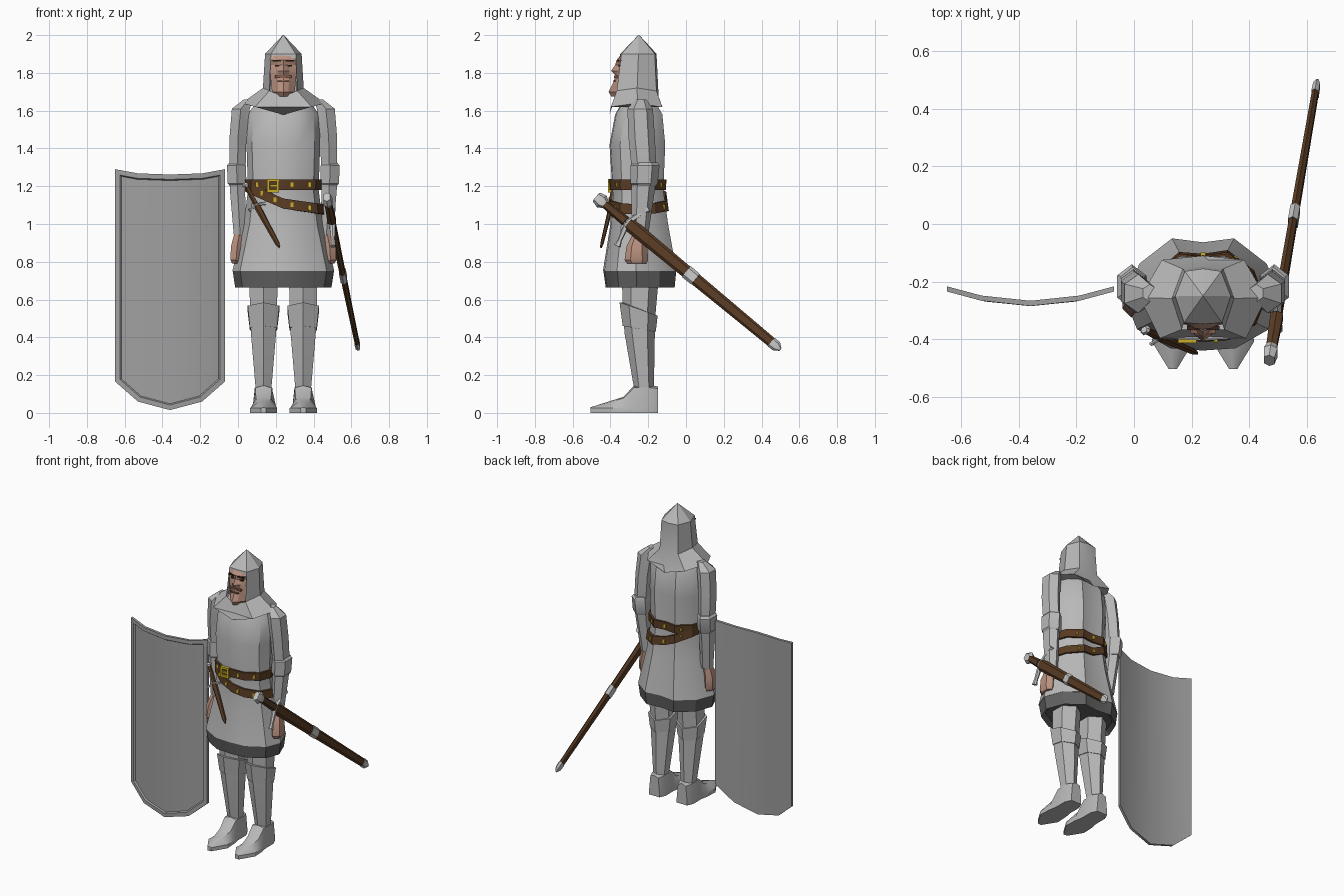
import bpy, bmesh, math
from mathutils import Vector

cube = bpy.data.objects.get("Cube")
if cube:
    bpy.data.objects.remove(cube, do_unlink=True)

CX = 0.24  # body axis


def material(name, r, g, b):
    m = bpy.data.materials.new(name)
    m.use_nodes = True
    m.diffuse_color = (r, g, b, 1)
    m.node_tree.nodes["Principled BSDF"].inputs["Base Color"].default_value = (r, g, b, 1)
    return m


MAIL = material("light steel", 0.48, 0.48, 0.48)
SHIELD = material("shield grey", 0.35, 0.35, 0.35)
HEM = material("dark grey", 0.12, 0.12, 0.12)
SILVER = material("silver", 0.56, 0.56, 0.56)
SKIN = material("skin", 0.50, 0.29, 0.22)
LIPS = material("ruddy skin", 0.24, 0.11, 0.07)
HAIR = material("dark brown", 0.04, 0.02, 0.012)
LEATHER = material("brown leather", 0.10, 0.045, 0.018)
GOLD = material("gold", 0.60, 0.43, 0.02)


def finish(name, bm, mat, angle=30):
    bmesh.ops.recalc_face_normals(bm, faces=bm.faces)
    me = bpy.data.meshes.new(name)
    bm.to_mesh(me)
    bm.free()
    me.materials.append(mat)
    ob = bpy.data.objects.new(name, me)
    bpy.context.collection.objects.link(ob)
    bpy.ops.object.select_all(action='DESELECT')
    ob.select_set(True)
    bpy.context.view_layer.objects.active = ob
    bpy.ops.object.shade_smooth_by_angle(angle=math.radians(angle))
    return ob


def loft(name, rings, mat, skip=(), closed=False, angle=30):
    """Skin a list of rings, capping the ends unless the loft is closed."""
    bm = bmesh.new()
    vs = [[bm.verts.new(p) for p in r] for r in rings]
    n = len(vs[0])
    for i in range(len(vs) if closed else len(vs) - 1):
        a, b = vs[i], vs[(i + 1) % len(vs)]
        for j in range(n):
            if (i, j) not in skip:
                k = (j + 1) % n
                bm.faces.new((a[j], a[k], b[k], b[j]))
    if not closed:
        bm.faces.new(vs[0])
        bm.faces.new(vs[-1])
    bmesh.ops.remove_doubles(bm, verts=bm.verts, dist=0.0005)
    return finish(name, bm, mat, angle)


def box(name, c, size, mat):
    bm = bmesh.new()
    bmesh.ops.create_cube(bm, size=1)
    for v in bm.verts:
        v.co = Vector([v.co[i] * size[i] + c[i] for i in range(3)])
    return finish(name, bm, mat)


def mirrored(half):
    return half + [(-u, v) for u, v in reversed(half[1:-1])]


BODY = mirrored([(0, -1), (.42, -.96), (.85, -.62), (1, -.1), (.82, .55), (.4, 1), (0, .93)])
HOOD = mirrored([(0, -1), (.68, -.95), (1, 0), (.65, .9), (0, 1)])
HEX = mirrored([(0, -1), (.95, -.5), (.95, .5), (0, 1)])


def ring(unit, cx, rx, yf, yb, z):
    zf = z if callable(z) else (lambda u, v: z)
    return [(cx + u * rx, (yf + yb) / 2 + v * (yb - yf) / 2, zf(u, v)) for u, v in unit]


# Tunic: height, half width, front, back
TUNIC = [(.75, .27, -.44, -.05), (1.0, .21, -.40, -.095), (1.18, .187, -.39, -.12),
         (1.42, .195, -.405, -.11), (1.58, .19, -.375, -.125), (1.66, .13, -.33, -.17)]


def tunic_at(z):
    for a, b in zip(TUNIC, TUNIC[1:]):
        if z <= b[0]:
            t = (z - a[0]) / (b[0] - a[0])
            return [a[i] + (b[i] - a[i]) * t for i in (1, 2, 3)]


def on_tunic(x, z, side):
    """Surface y at x, side -1 is the front."""
    w, yf, yb = tunic_at(z)
    pts = sorted((p[0], p[1]) for p in ring(BODY, CX, w, yf, yb, z)
                 if (p[1] - (yf + yb) / 2) * side > -.02)
    for a, b in zip(pts, pts[1:]):
        if a[0] <= x <= b[0] and b[0] > a[0]:
            return a[1] + (b[1] - a[1]) * (x - a[0]) / (b[0] - a[0])
    return yf if side < 0 else yb


loft("tunic", [ring(BODY, CX, w, f, b, z) for z, w, f, b in TUNIC], MAIL, angle=35)
loft("tunic_hem", [ring(BODY, CX, w, f, b, z) for z, w, f, b in
                   [(.69, .23, -.40, -.08), (.665, .255, -.425, -.06), (.75, .268, -.437, -.052)]], HEM)


# Belts follow the tunic; the lower one hangs to one side
def upper_z(u):
    return 1.208


def lower_z(u):
    return 1.108 - .03 * u + .06 * max(0, -u)


def belt(name, zfun):
    sections = []
    for u, v in BODY:
        sec = []
        for dz, g in [(-.027, -.01), (-.027, .014), (.027, .014), (.027, -.01)]:
            z = zfun(u) + dz
            w, f, b = tunic_at(z)
            sec.append(ring([(u, v)], CX, w + g, f - g, b + g, z)[0])
        sections.append(sec)
    loft(name, sections, LEATHER, closed=True)


belt("upper_belt", upper_z)
belt("lower_belt", lower_z)
STUDS = [("upper", upper_z, -1, (.10, .285, .38)), ("lower", lower_z, -1, (.125, .195, .285, .38)),
         ("upper", upper_z, 1, (.13, .24, .35)), ("lower", lower_z, 1, (.13, .24, .35))]
for label, zfun, side, xs in STUDS:
    for x in xs:
        z = zfun((x - CX) / .19)
        box(label + "_belt_stud", (x, on_tunic(x, z, side) + side * .014, z), (.016, .012, .024), GOLD)
y = on_tunic(.185, 1.2, -1) - .016
for dx, dz, sx, sz in [(-.025, 0, .014, .07), (.025, 0, .014, .07), (0, .028, .05, .014),
                       (0, -.028, .05, .014), (.005, 0, .04, .012)]:
    box("belt_buckle", (.185 + dx, y, 1.203 + dz), (sx, .02, sz), GOLD)

# Hood with a pointed top, an open front and a shoulder cape
loft("hood", [ring(HOOD, CX, .003, -.253, -.247, 2.0),
              ring(HOOD, CX, .097, -.348, -.155, 1.90),
              ring(HOOD, CX, .098, -.35, -.155, 1.88),
              ring(HOOD, CX, .108, -.372, -.145, lambda u, v: 1.675 + .045 * abs(u)),
              ring(HOOD, CX, .22, -.405, -.11, lambda u, v: 1.578 + .062 * abs(u))],
     MAIL, skip={(2, 0), (2, 7)}, angle=20)

# Face: height, half width, then depth at side, cheek and middle
FACE = [(1.90, .068, -.335, -.34, -.342), (1.868, .07, -.34, -.362, -.367), (1.842, .07, -.335, -.347, -.375),
        (1.81, .07, -.335, -.362, -.397), (1.788, .069, -.335, -.366, -.374), (1.755, .066, -.338, -.37, -.382),
        (1.70, .06, -.345, -.388, -.41), (1.675, .05, -.33, -.37, -.395)]
loft("face", [[(CX - w, -.29, z), (CX - w, s, z), (CX - w * .45, c, z), (CX, m, z),
               (CX + w * .45, c, z), (CX + w, s, z), (CX + w, -.29, z)] for z, w, s, c, m in FACE],
     SKIN, angle=15)
for s in (-1, 1):
    box("eyebrow", (CX + s * .034, -.362, 1.864), (.045, .014, .009), HAIR)
    box("eye", (CX + s * .032, -.35, 1.838), (.026, .014, .01), HAIR)
    box("moustache", (CX + s * .022, -.372, 1.779), (.044, .018, .012), LIPS)
box("mouth", (CX, -.38, 1.757), (.06, .012, .007), LIPS)

for s, side in ((-1, "right"), (1, "left")):
    # Legs and knee guards
    lx = CX + s * .105
    loft(side + "_leg", [ring(HEX, lx, r, f, b, z) for z, r, f, b in
                         [(.76, .08, -.34, -.14), (.54, .075, -.335, -.16), (.42, .07, -.325, -.165),
                          (.13, .044, -.275, -.17)]], MAIL)
    loft(side + "_knee_guard",
         [ring(HEX, lx, r, f, b, lambda u, v, z=z, k=k: z - k * v) for z, r, f, b, k in
          [(.55, .07, -.33, -.165, .035), (.55, .088, -.352, -.15, .035),
           (.445, .076, -.335, -.16, .015), (.445, .065, -.32, -.17, .015)]], MAIL)
    # Boots run from heel to toe: depth, sole half width, top half width, height
    loft(side + "_boot",
         [[(lx - b, d, 0), (lx - b, d, .025), (lx - t, d, h * .92), (lx, d, h),
           (lx + t, d, h * .92), (lx + b, d, .025), (lx + b, d, 0)] for d, b, t, h in
          [(-.148, .04, .03, .14), (-.19, .058, .046, .145), (-.275, .058, .044, .145),
           (-.33, .068, .04, .085), (-.41, .072, .03, .06), (-.505, .014, .008, .03)]], MAIL)
    # Arms, elbow guards and hands
    def limb(name, rows, mat):
        loft(side + name, [ring(HEX, CX + s * dx, r, f, b, z) for z, dx, r, f, b in rows], mat)
    limb("_arm", [(1.66, .185, .025, -.27, -.21), (1.61, .225, .05, -.31, -.175),
                  (1.46, .24, .047, -.305, -.165), (1.27, .243, .045, -.285, -.155),
                  (1.18, .243, .042, -.29, -.165), (.94, .228, .036, -.285, -.20)], MAIL)
    limb("_elbow_guard", [(1.325, .245, .042, -.28, -.15), (1.31, .248, .053, -.295, -.14),
                          (1.215, .245, .052, -.295, -.15), (1.20, .243, .042, -.28, -.16)], MAIL)
    limb("_hand", [(.96, .23, .028, -.275, -.215), (.88, .245, .034, -.315, -.205),
                   (.81, .25, .032, -.325, -.20), (.79, .25, .022, -.31, -.21)], SKIN)


# Blades: lofts along an axis with a flat six-sided section
def blade(name, p0, p1, flat, rows, mat):
    a, d = Vector(p0), Vector(p1) - Vector(p0)
    n = Vector(flat)
    w = d.cross(n).normalized()
    n = w.cross(d).normalized()
    prof = [(1, 0), (.6, 1), (-.6, 1), (-1, 0), (-.6, -1), (.6, -1)]
    return loft(name, [[a + d * t + w * u * hw + n * v * ht for u, v in prof]
                       for t, hw, ht in rows], mat)


def crossguard(name, p0, p1, flat, t, reach, thick):
    a, d = Vector(p0), Vector(p1) - Vector(p0)
    w = d.cross(Vector(flat)).normalized()
    c, along = a + d * t, d.normalized()
    for s in (-1, 1):
        blade(name, c, c + w * s * reach + along * reach * .3, flat,
              [(0, thick, thick * .9), (.75, thick * .7, thick * .6), (1, thick * 1.2, thick * .8)], SILVER)


S0, S1, SF = (.472, -.465, 1.135), (.638, .50, .335), (1, 0, 0)
blade("sword_pommel", S0, S1, SF, [(-.01, .03, .018), (.02, .04, .024), (.045, .02, .016)], SILVER)
blade("sword_grip", S0, S1, SF, [(.03, .022, .018), (.15, .028, .022)], LEATHER)
crossguard("sword_crossguard", S0, S1, SF, .16, .13, .016)
blade("sword_scabbard", S0, S1, SF, [(.165, .038, .016), (.96, .027, .011)], LEATHER)
blade("scabbard_band", S0, S1, SF, [(.485, .037, .017), (.535, .036, .017)], SILVER)
blade("scabbard_tip", S0, S1, SF, [(.95, .03, .013), (.98, .028, .012), (1, .008, .005)], SILVER)

D0, D1, DF = (.04, -.37, 1.205), (.22, -.45, .875), (.4, -.9, 0)
blade("dagger_pommel", D0, D1, DF, [(-.03, .012, .01), (0, .02, .014), (.03, .01, .01)], SILVER)
blade("dagger_grip", D0, D1, DF, [(.02, .012, .01), (.3, .014, .012)], LEATHER)
crossguard("dagger_crossguard", D0, D1, DF, .31, .05, .009)
blade("dagger_sheath", D0, D1, DF, [(.32, .019, .01), (.93, .013, .007), (1, .004, .004)], LEATHER)

# Curved shield with a raised rim
SX, T = -.36, .018
COLS = [(-.29, -.235, .165, 1.29), (-.17, -.267, .06, 1.268), (0, -.285, .015, 1.262),
        (.17, -.267, .06, 1.268), (.29, -.235, .165, 1.29)]
bm = bmesh.new()
front, back = [[[bm.verts.new((SX + x, d + o, z)) for z in (lo, hi)] for x, d, lo, hi in COLS] for o in (0, T)]
plate = []
for i in range(len(COLS) - 1):
    f0, f1, b0, b1 = front[i], front[i + 1], back[i], back[i + 1]
    plate.append(bm.faces.new((f0[0], f1[0], f1[1], f0[1])))
    bm.faces.new((b0[0], b0[1], b1[1], b1[0]))
    for k in (0, 1):
        bm.faces.new((f0[k], b0[k], b1[k], f1[k]))
for i in (0, -1):
    bm.faces.new((front[i][0], front[i][1], back[i][1], back[i][0]))
bmesh.ops.recalc_face_normals(bm, faces=bm.faces)
bmesh.ops.inset_region(bm, faces=plate, thickness=.026, use_even_offset=True)
bmesh.ops.inset_region(bm, faces=plate, thickness=.006, depth=-.009, use_even_offset=True)
finish("shield", bm, SHIELD)
